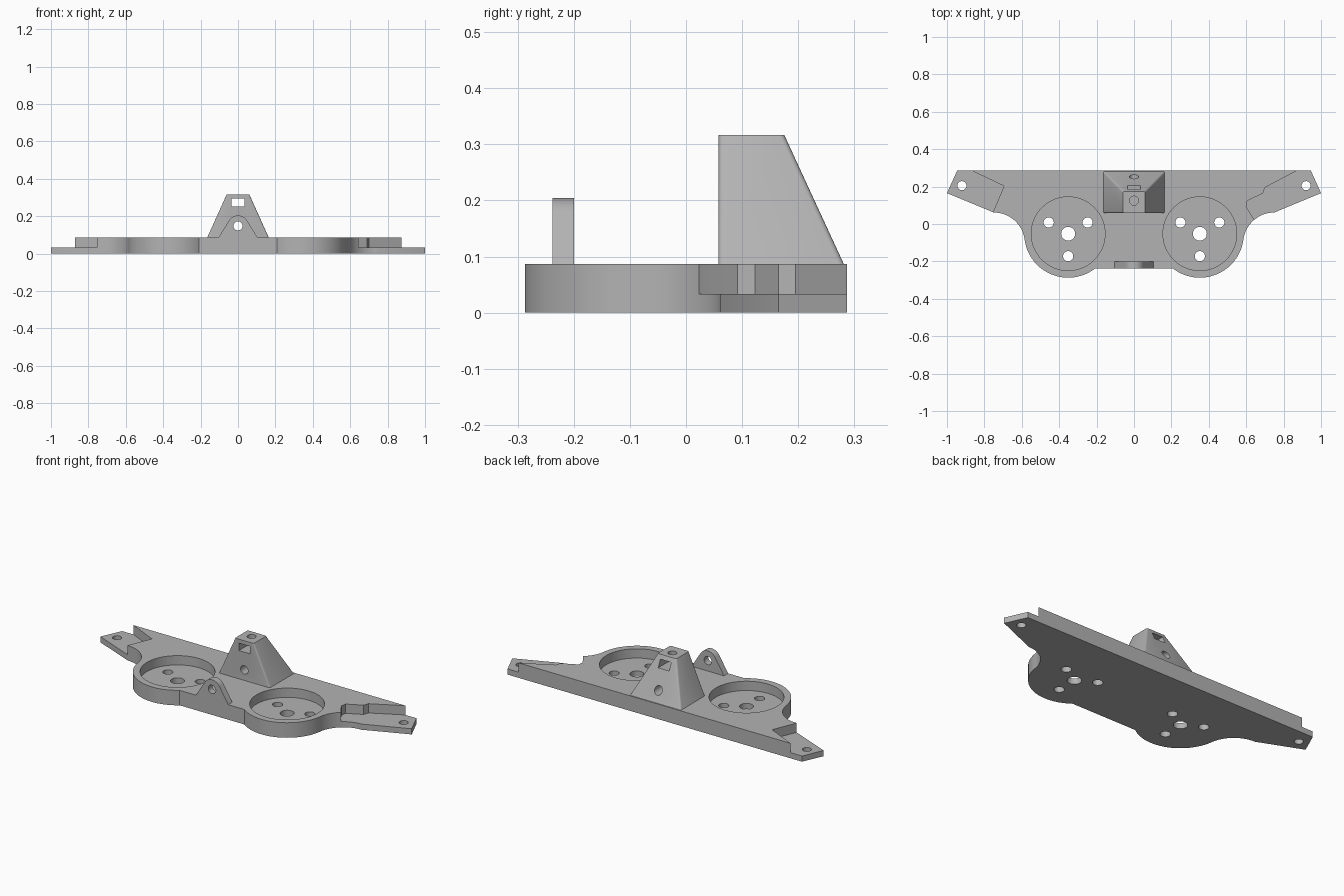
import bpy, bmesh
from math import atan2, cos, sin, sqrt, radians, degrees, pi
from mathutils import Matrix

if "Cube" in bpy.data.objects:
    bpy.data.objects.remove(bpy.data.objects["Cube"])

grey = bpy.data.materials.new("plain grey")
grey.use_nodes = True
grey.diffuse_color = (0.45, 0.45, 0.45, 1)
grey.node_tree.nodes["Principled BSDF"].inputs["Base Color"].default_value = (0.45, 0.45, 0.45, 1)

TOP, FLOOR = 0.087, 0.033          # plate top and recessed floor
MOTOR_X, MOTOR_Y, RIM = 0.352, -0.052, 0.235
FRONT = -0.238


def finish(name, bm):
    bmesh.ops.recalc_face_normals(bm, faces=bm.faces)
    mesh = bpy.data.meshes.new(name)
    bm.to_mesh(mesh)
    bm.free()
    mesh.materials.append(grey)
    obj = bpy.data.objects.new(name, mesh)
    bpy.context.collection.objects.link(obj)
    return obj


def loft(name, lower, upper, round_sides=0):
    """Solid between two matching rings of 3D points."""
    bm = bmesh.new()
    a = [bm.verts.new(p) for p in lower]
    b = [bm.verts.new(p) for p in upper]
    bm.faces.new(a)
    bm.faces.new(b)
    sides = []
    for i in range(len(a)):
        j = (i + 1) % len(a)
        bm.faces.new((a[i], a[j], b[j], b[i]))
        sides.append(bm.edges.get((a[i], b[i])))
    if round_sides:
        bmesh.ops.bevel(bm, geom=sides, offset=round_sides, segments=3,
                        profile=0.5, affect='EDGES')
    return finish(name, bm)


def prism(name, pts, z0, z1):
    return loft(name, [(x, y, z0) for x, y in pts], [(x, y, z1) for x, y in pts])


def arc(cx, cy, r, start, end, n):
    angles = [radians(start + (end - start) * i / n) for i in range(n + 1)]
    return [(cx + r * cos(t), cy + r * sin(t)) for t in angles]


def rod(x, y, z, r, length, along_y=False, n=48):
    bm = bmesh.new()
    m = Matrix.Translation((x, y, z))
    if along_y:
        m = m @ Matrix.Rotation(pi / 2, 4, 'X')
    bmesh.ops.create_cone(bm, cap_ends=True, segments=n, radius1=r, radius2=r,
                          depth=length, matrix=m)
    return finish("cutter", bm)


def cut(obj, cutters):
    bpy.context.view_layer.objects.active = obj
    for c in cutters:
        c.hide_render = True
        mod = obj.modifiers.new("cut", 'BOOLEAN')
        mod.operation, mod.solver, mod.object = 'DIFFERENCE', 'EXACT', c
        bpy.ops.object.modifier_apply(modifier=mod.name)
        bpy.data.objects.remove(c)


# Base plate: two round lobes blended into swept arms
fx, fy = 0.75, -0.105
toward = degrees(atan2(fy - MOTOR_Y, fx - MOTOR_X))
fillet = sqrt((fx - MOTOR_X) ** 2 + (fy - MOTOR_Y) ** 2) - RIM
drop = FRONT - MOTOR_Y
begin = degrees(atan2(drop, -sqrt(RIM ** 2 - drop ** 2)))
half = arc(MOTOR_X, MOTOR_Y, RIM, begin, toward, 40)
half += arc(fx, fy, fillet, 180 + toward, 90, 16)[1:]
half += [(1, 0.165), (0.945, 0.287)]
plate = prism("base_plate", half + [(-x, y) for x, y in reversed(half)], 0, TOP)

# Lowered arm ends, differently notched on each side
left_notch = [(0.90, 0.30), (0.70, 0.195), (0.69, 0.165), (0.605, 0.123), (0.60, 0.092),
              (0.632, 0.04), (0.66, 0), (1.05, 0), (1.05, 0.30)]
right_notch = [(-0.90, 0.30), (-0.695, 0.203), (-0.755, 0.06), (-0.77, 0),
               (-1.05, 0), (-1.05, 0.30)]
cutters = [prism("cutter", n, FLOOR, 0.2) for n in (left_notch, right_notch)]

# Motor pockets, shaft and screw holes, arm holes
for s in (-1, 1):
    x = s * MOTOR_X
    cutters.append(rod(x, MOTOR_Y, FLOOR + 0.1, 0.197, 0.2, n=72))
    cutters.append(rod(x, MOTOR_Y, 0, 0.037, 0.5))
    for hx, hy in arc(x, MOTOR_Y, 0.12, 30, 270, 2):
        cutters.append(rod(hx, hy, 0, 0.027, 0.5))
    cutters.append(rod(s * 0.92, 0.205, 0, 0.024, 0.5))
cut(plate, cutters)

# Tapered tower with a vertical front
z0, z1 = TOP - 0.002, 0.317
tower = loft("tower",
             [(-0.165, 0.058, z0), (0.165, 0.058, z0), (0.165, 0.282, z0), (-0.165, 0.282, z0)],
             [(-0.06, 0.058, z1), (0.06, 0.058, z1), (0.06, 0.175, z1), (-0.06, 0.175, z1)], 0.008)
slot = [(-0.035, 0), (0.035, 0), (0.035, 0.4), (-0.035, 0.4)]
cut(tower, [prism("cutter", slot, 0.251, 0.294),
            rod(0, 0.2, 0.148, 0.024, 0.5, along_y=True),
            rod(0, 0.125, 0.32, 0.024, 0.1)])

# Front ear with rounded top
ear_pts = [(-0.105, z0), (0.105, z0)] + arc(0, 0.148, 0.056, 30, 150, 20)
ear = loft("front_ear", [(x, FRONT, z) for x, z in ear_pts],
           [(x, -0.2, z) for x, z in ear_pts])
cut(ear, [rod(0, -0.22, 0.148, 0.024, 0.2, along_y=True)])

# Smooth curved walls, crisp edges
for obj in (plate, tower, ear):
    bpy.ops.object.select_all(action='DESELECT')
    obj.select_set(True)
    bpy.context.view_layer.objects.active = obj
    bpy.ops.object.shade_smooth_by_angle(angle=radians(30))
